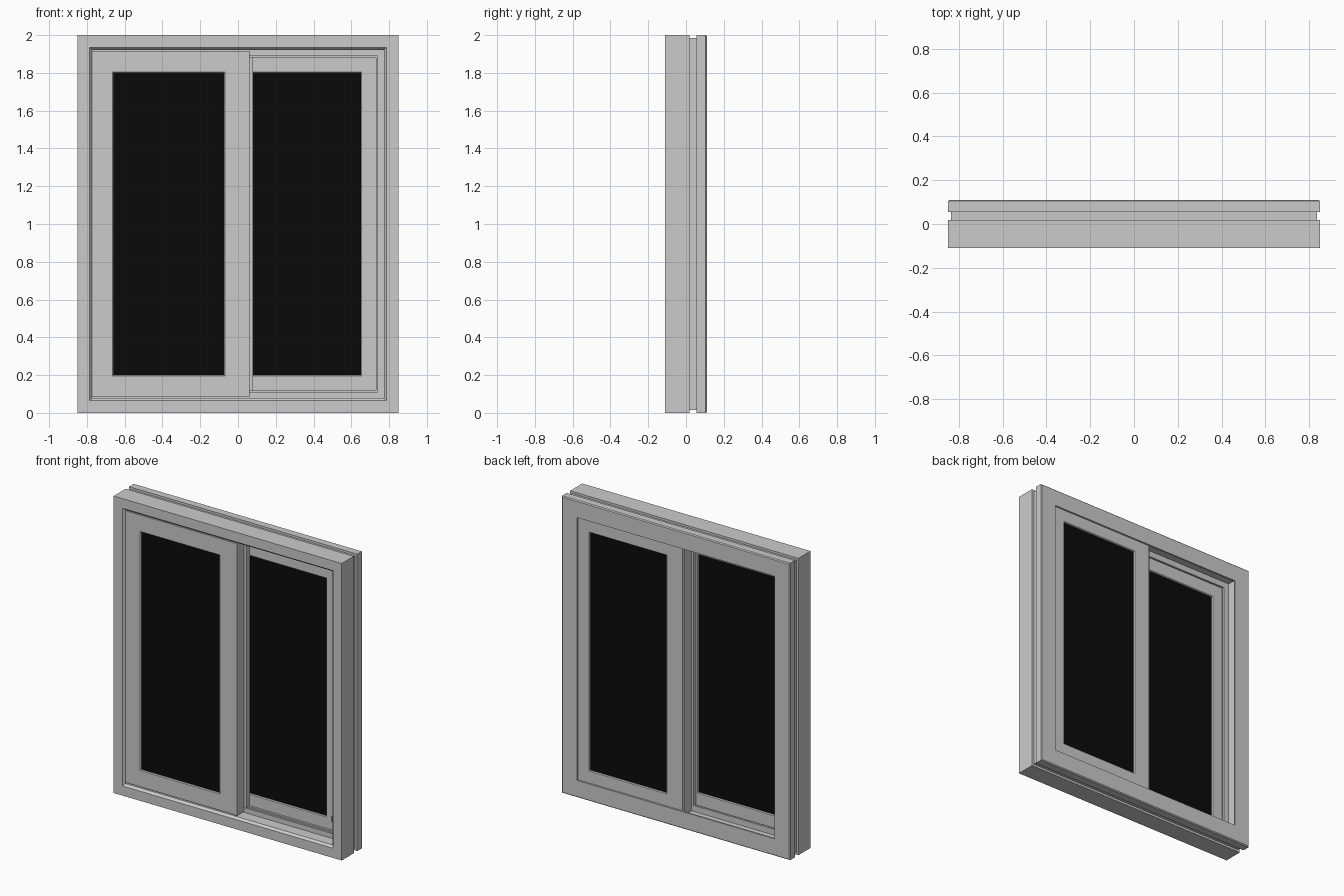
import bpy, bmesh

if "Cube" in bpy.data.objects:
    bpy.data.objects.remove(bpy.data.objects["Cube"])

black = bpy.data.materials.new("dark_glass")
black.diffuse_color = (0.003, 0.003, 0.003, 1)
black.use_nodes = True
black.node_tree.nodes["Principled BSDF"].inputs["Base Color"].default_value = black.diffuse_color


def ring(name, x0, x1, z0, z1, profile):
    """Mitred rectangular frame: profile is a closed list of (inset, y)."""
    bm = bmesh.new()
    corners = []
    for cx, sx, cz, sz in ((x0, 1, z0, 1), (x1, -1, z0, 1), (x1, -1, z1, -1), (x0, 1, z1, -1)):
        corners.append([bm.verts.new((cx + sx * i, y, cz + sz * i)) for i, y in profile])
    n = len(profile)
    for k in range(4):
        a, b = corners[k], corners[(k + 1) % 4]
        for j in range(n):
            m = (j + 1) % n
            bm.faces.new((a[j], b[j], b[m], a[m]))
    bmesh.ops.recalc_face_normals(bm, faces=bm.faces)
    return finish(name, bm)


def box(name, x0, x1, y0, y1, z0, z1, mat=None):
    bm = bmesh.new()
    bmesh.ops.create_cube(bm, size=1)
    for v in bm.verts:
        v.co = ((x0 + x1) / 2 + v.co.x * (x1 - x0),
                (y0 + y1) / 2 + v.co.y * (y1 - y0),
                (z0 + z1) / 2 + v.co.z * (z1 - z0))
    return finish(name, bm, mat)


def finish(name, bm, mat=None):
    me = bpy.data.meshes.new(name)
    bm.to_mesh(me)
    bm.free()
    ob = bpy.data.objects.new(name, me)
    bpy.context.collection.objects.link(ob)
    if mat:
        me.materials.append(mat)
    return ob


def sash(name, x0, x1, z0, z1, y0, y1, w):
    """Sash frame with bevelled inner edges and a dark glass unit."""
    b = 0.005
    ring(name + "_frame", x0, x1, z0, z1,
         [(0, y0), (0, y1), (w - b, y1), (w, y1 - b), (w, y0 + b), (w - b, y0)])
    box(name + "_glass", x0 + w - .002, x1 - w + .002, y0 + .008, y1 - .008,
        z0 + w - .002, z1 - w + .002, black)


# Outer frame: front casing, wall groove, rear flange, two sash tracks
ring("outer_frame", -.85, .85, 0, 2, [
    (0, -.11), (0, .018), (.015, .018), (.015, .055), (0, .055), (0, .104), (.006, .11),
    (.115, .11), (.115, .098), (.08, .098), (.08, .006),
    (.12, .006), (.12, -.008), (.111, -.008), (.111, -.02),
    (.078, -.02), (.078, -.095), (.065, -.11)])

# Sashes: left in the front track, right in the rear track
sash("left_sash", -.774, .04, .085, 1.915, -.093, -.022, .115)
sash("right_sash", -.04, .77, .08, 1.92, .008, .097, .12)

# Stepped interlock strips at the meeting stiles
box("front_interlock_outer", .04, .06, -.098, -.022, .085, 1.915)
box("front_interlock_inner", .03, .08, -.022, .008, .115, 1.885)
box("rear_interlock_outer", -.05, -.04, .015, .09, .085, 1.915)
box("rear_interlock_inner", -.06, -.03, -.022, .008, .115, 1.885)

# Small latch on the right sash stile
box("sash_latch", .688, .696, .002, .008, .175, .21)
